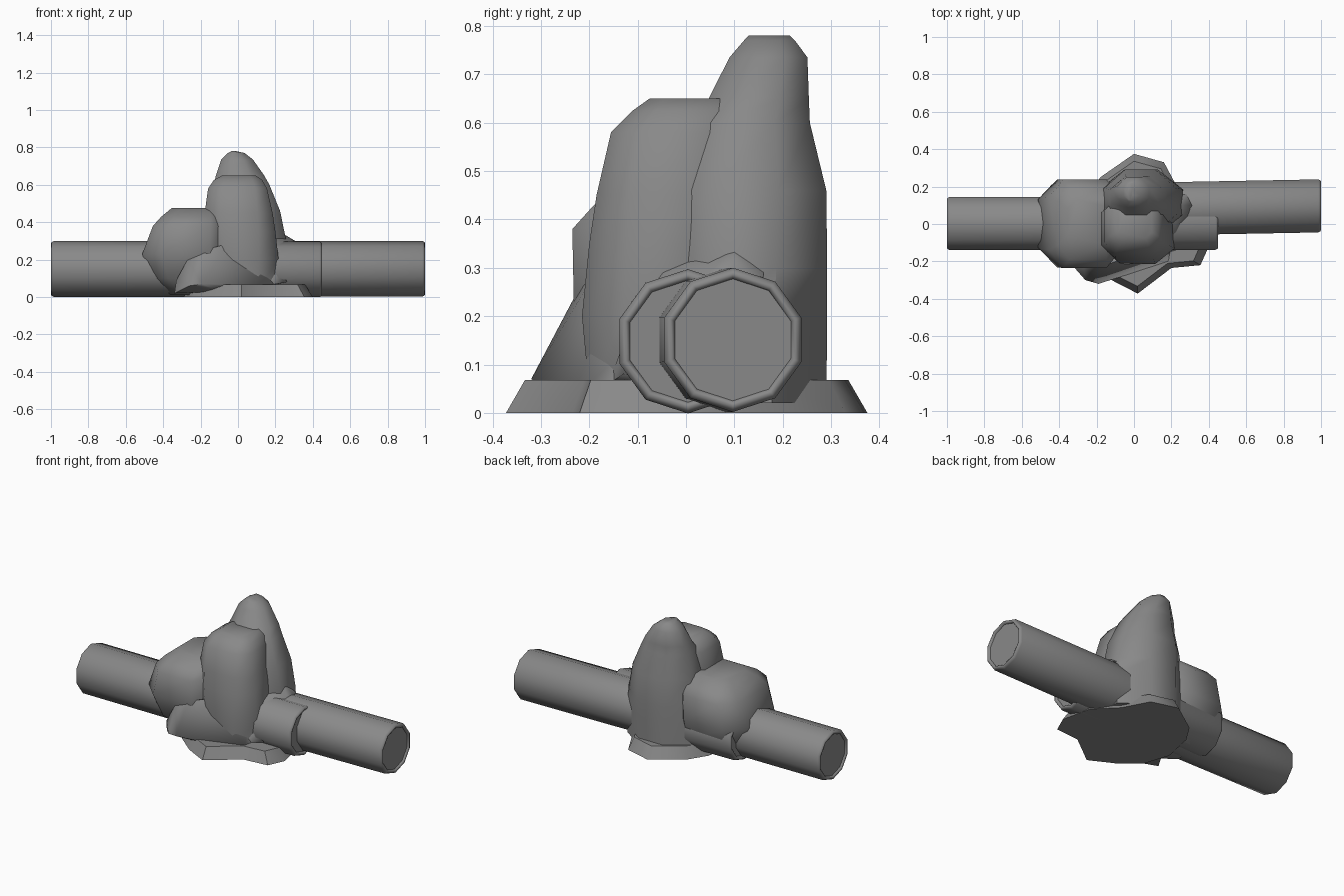
import bpy, bmesh, math
from mathutils import Vector

grey = bpy.data.materials.new("dark_grey")
grey.diffuse_color = (0.25, 0.25, 0.25, 1)


def finish(name, bm, angle):
    bmesh.ops.recalc_face_normals(bm, faces=bm.faces[:])
    mesh = bpy.data.meshes.new(name)
    bm.to_mesh(mesh)
    bm.free()
    mesh.materials.append(grey)
    ob = bpy.data.objects.new(name, mesh)
    bpy.context.collection.objects.link(ob)
    bpy.ops.object.select_all(action='DESELECT')
    bpy.context.view_layer.objects.active = ob
    ob.select_set(True)
    bpy.ops.object.shade_smooth_by_angle(angle=math.radians(angle))
    return ob


def loft(name, rings, angle=40):
    """Join equal-sized rings of points and cap both ends."""
    bm = bmesh.new()
    loops = [[bm.verts.new(p) for p in ring] for ring in rings]
    n = len(loops[0])
    for a, b in zip(loops, loops[1:]):
        for i in range(n):
            j = (i + 1) % n
            bm.faces.new((a[i], a[j], b[j], b[i]))
    bm.faces.new(loops[0])
    bm.faces.new(loops[-1])
    return finish(name, bm, angle)


def rock(name, layers):
    """Layers: z, x0, x1, y0, y1, chamfer fraction -> chamfered box sections."""
    rings = []
    for z, x0, x1, y0, y1, c in layers:
        u, v = (x1 - x0) * c, (y1 - y0) * c
        rings.append([(x0 + u, y0, z), (x1 - u, y0, z), (x1, y0 + v, z), (x1, y1 - v, z),
                      (x1 - u, y1, z), (x0 + u, y1, z), (x0, y1 - v, z), (x0, y0 + v, z)])
    return loft(name, rings, 50)


def hull(name, points):
    bm = bmesh.new()
    for p in points:
        bm.verts.new(p)
    bmesh.ops.convex_hull(bm, input=bm.verts[:])
    loose = [v for v in bm.verts if not v.link_faces]
    bmesh.ops.delete(bm, geom=loose, context='VERTS')
    return finish(name, bm, 60)


def log(name, start, end):
    """Ten-sided log with a rounded rim and recessed end caps."""
    a, b = Vector(start), Vector(end)
    length = b.x - a.x
    half = [(0.012, 0.126), (0.003, 0.129), (0.0, 0.136), (0.003, 0.143), (0.014, 0.149)]
    profile = half + [(length - d, r) for d, r in reversed(half)]
    rings = []
    for d, r in profile:
        c = a.lerp(b, d / length)
        rings.append([(c.x, c.y + r * math.cos(t), c.z + r * math.sin(t))
                      for t in (math.radians(90 + 36 * i) for i in range(10))])
    loft(name, rings, 50)


# Two overlapping logs
log("left_log", (-1, 0.003, 0.15), (0.45, 0.004, 0.148))
log("right_log", (-0.45, 0.07, 0.15), (1, 0.097, 0.151))

# Tall rear rock
rock("rear_peak", [
    (0.02, -0.20, 0.27, -0.05, 0.290, 0.33),
    (0.20, -0.19, 0.265, -0.06, 0.292, 0.31),
    (0.30, -0.18, 0.258, -0.06, 0.292, 0.30),
    (0.46, -0.16, 0.225, -0.05, 0.290, 0.29),
    (0.60, -0.13, 0.168, 0.00, 0.256, 0.28),
    (0.65, -0.118, 0.14, 0.047, 0.254, 0.29),
    (0.735, -0.09, 0.080, 0.09, 0.251, 0.30),
    (0.770, -0.055, 0.035, 0.12, 0.225, 0.30),
    (0.780, -0.035, -0.01, 0.13, 0.215, 0.30)])

# Front column rock
rock("front_column", [
    (0.04, -0.12, 0.20, -0.20, 0.05, 0.30),
    (0.20, -0.17, 0.217, -0.215, 0.10, 0.27),
    (0.35, -0.18, 0.20, -0.20, 0.13, 0.24),
    (0.45, -0.178, 0.185, -0.185, 0.13, 0.22),
    (0.58, -0.16, 0.155, -0.155, 0.13, 0.20),
    (0.625, -0.13, 0.130, -0.11, 0.12, 0.20),
    (0.650, -0.085, 0.095, -0.075, 0.10, 0.18)])

# Broad left rock
rock("left_boulder", [
    (0.01, -0.36, -0.05, -0.12, 0.12, 0.25),
    (0.10, -0.465, -0.05, -0.19, 0.19, 0.22),
    (0.23, -0.512, -0.05, -0.232, 0.238, 0.22),
    (0.38, -0.455, -0.07, -0.235, 0.238, 0.20),
    (0.43, -0.41, -0.08, -0.19, 0.20, 0.20),
    (0.475, -0.355, -0.10, -0.11, 0.13, 0.20)])

# Low front rock
hull("front_boulder", [
    (-0.34, -0.20, 0.02), (-0.33, -0.22, 0.09), (-0.26, -0.30, 0.06),
    (-0.19, -0.32, 0.07), (-0.10, -0.29, 0.06), (0.19, -0.20, 0.06),
    (-0.27, -0.22, 0.20), (-0.18, -0.225, 0.25), (-0.06, -0.19, 0.285),
    (-0.25, -0.10, 0.20), (0.10, -0.05, 0.20), (0.20, -0.10, 0.07),
    (-0.28, -0.10, 0.02), (-0.10, -0.24, 0.03)])

# Skirt of the rear rock where it meets the right log
hull("side_stone", [
    (0.15, -0.08, 0.29), (0.22, -0.04, 0.29), (0.29, 0.06, 0.30),
    (0.31, 0.10, 0.297), (0.28, 0.16, 0.28), (0.23, 0.10, 0.345),
    (0.24, 0.16, 0.30), (0.10, 0.10, 0.20), (0.25, -0.12, 0.17),
    (0.26, -0.13, 0.08), (0.15, -0.16, 0.06), (0.15, 0.05, 0.05)])

# Earth mound under the rocks
outline = [(0.0, 0.375), (0.16, 0.33), (0.24, 0.18), (0.36, 0.06), (0.40, -0.12),
           (0.355, -0.22), (0.20, -0.235), (0.02, -0.372), (-0.12, -0.30),
           (-0.24, -0.20), (-0.29, -0.05), (-0.25, 0.14), (-0.18, 0.25)]
loft("ground_mound", [[(x * s, y * s, z) for x, y in outline]
                      for z, s in ((0.0, 1.0), (0.068, 0.895))], 50)
